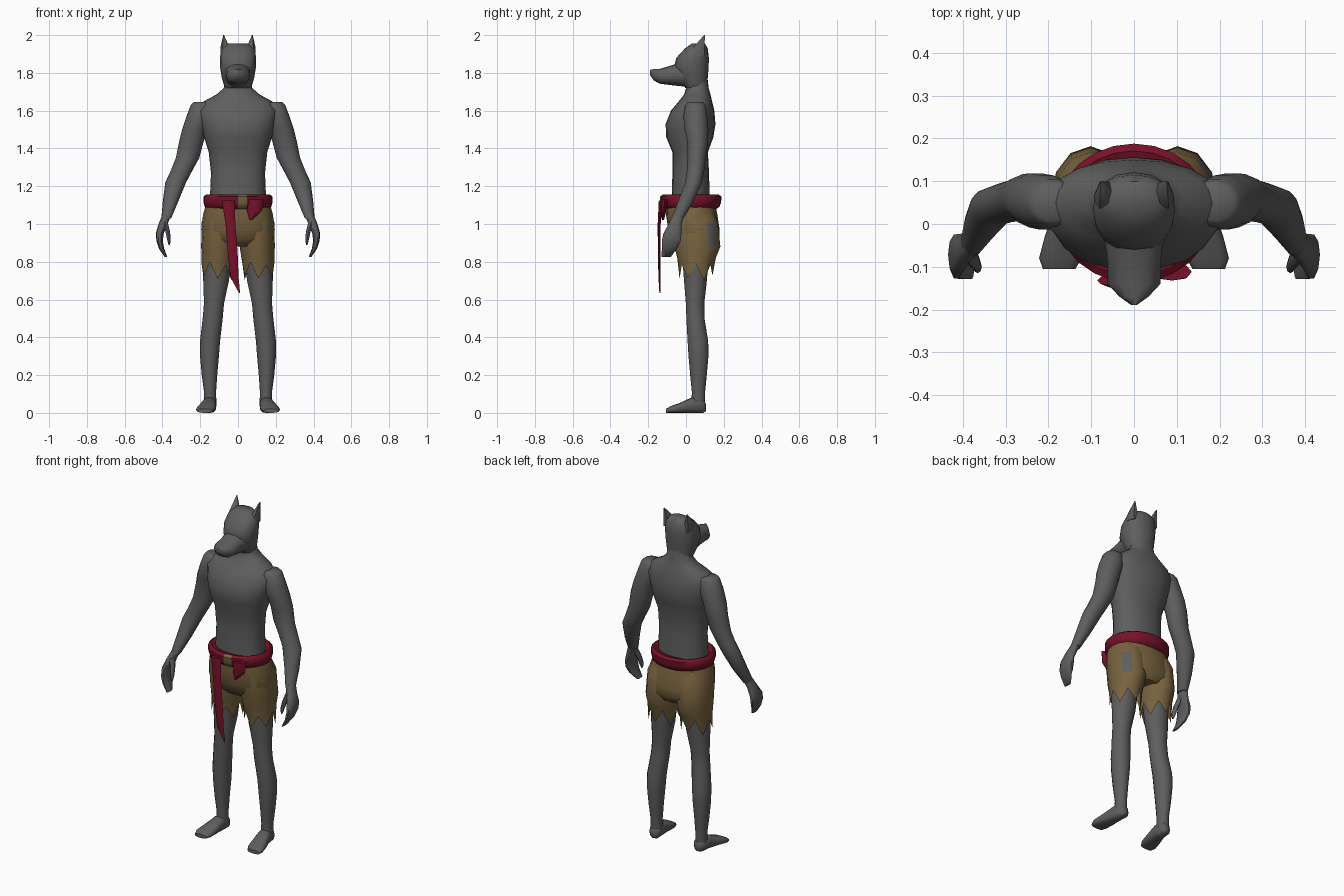
import bpy, bmesh, math


def material(name, rgb):
    m = bpy.data.materials.new(name)
    m.diffuse_color = (*rgb, 1)
    return m


FUR = material("grey fur", (0.115, 0.112, 0.112))
CLOTH = material("brown cloth", (0.19, 0.125, 0.05))
RED = material("dark red sash", (0.18, 0.006, 0.022))


def power(c, p):
    return math.copysign(abs(c) ** p, c)


def loft(name, rings, mats, n=16, axis="z", p=0.9, cap=(True, True),
         mirror=False, hem=0.0, paint=None):
    """Skin elliptic rings (position, centre a, centre b, radius a, radius b)."""
    bm = bmesh.new()
    rows = []
    for i, (t, a, b, ra, rb) in enumerate(rings):
        row = []
        for k in range(n):
            ang = 2 * math.pi * k / n
            u = a + ra * power(math.cos(ang), p)
            v = b + rb * power(math.sin(ang), p)
            w = t
            if hem and i == len(rings) - 1:      # ragged lower edge
                w += hem * (-1 if k % 2 else 0.7) * (1 + 0.3 * math.sin(k * 1.7))
            row.append(bm.verts.new((u, v, w) if axis == "z" else (u, w, v)))
        rows.append(row)
    for r, s in zip(rows, rows[1:]):
        for k in range(n):
            j = (k + 1) % n
            bm.faces.new((r[k], r[j], s[j], s[k]))
    if cap[0]:
        bm.faces.new(rows[0][::-1])
    if cap[1]:
        bm.faces.new(rows[-1])
    bmesh.ops.recalc_face_normals(bm, faces=bm.faces[:])
    if paint:
        for f in bm.faces:
            f.material_index = 1 if paint(f.calc_center_median()) else 0
    me = bpy.data.meshes.new(name)
    bm.to_mesh(me)
    bm.free()
    for m in mats:
        me.materials.append(m)
    ob = bpy.data.objects.new(name, me)
    bpy.context.collection.objects.link(ob)
    bpy.ops.object.select_all(action="DESELECT")
    ob.select_set(True)
    bpy.context.view_layer.objects.active = ob
    bpy.ops.object.shade_smooth_by_angle(angle=math.radians(55))
    if mirror:
        ob.modifiers.new("mirror", "MIRROR")
    return ob


# Torso and neck
loft("torso", [
    (1.05, 0, .025, .150, .105), (1.15, 0, .025, .148, .100),
    (1.27, 0, .025, .143, .097), (1.38, 0, .022, .155, .094),
    (1.46, 0, .020, .180, .125), (1.53, 0, .024, .195, .132),
    (1.60, 0, .035, .210, .115), (1.65, 0, .050, .180, .088),
    (1.685, 0, .060, .115, .070), (1.72, 0, .060, .075, .060),
    (1.78, 0, .055, .068, .058)], [FUR], n=20)

# Head, muzzle, ears
loft("head", [
    (1.72, 0, .055, .070, .058), (1.77, 0, .037, .085, .078),
    (1.83, 0, .028, .095, .092), (1.88, 0, .035, .096, .086),
    (1.93, 0, .055, .085, .060), (1.955, 0, .065, .052, .035)], [FUR])
loft("muzzle", [
    (0.02, 0, 1.80, .080, .075), (-.07, 0, 1.788, .064, .054),
    (-.14, 0, 1.782, .062, .039), (-.17, 0, 1.790, .034, .030),
    (-.19, 0, 1.802, .006, .014)], [FUR], n=12, axis="y")
loft("ears", [
    (1.89, .068, .055, .026, .048), (1.935, .069, .068, .024, .034),
    (2.0, .076, .098, .002, .003)], [FUR], n=6, p=1, mirror=True)

# Arms, hands, thumbs
loft("arms", [
    (1.645, .190, .050, .045, .042), (1.63, .190, .050, .060, .055),
    (1.57, .203, .050, .070, .065), (1.50, .230, .055, .066, .065),
    (1.44, .246, .062, .065, .056), (1.35, .267, .057, .062, .049),
    (1.28, .300, .050, .057, .047), (1.22, .330, .040, .055, .046),
    (1.12, .357, .000, .041, .043), (1.03, .380, -.045, .026, .033)],
    [FUR], n=14, p=1, mirror=True)
loft("hands", [
    (1.05, .376, -.040, .024, .031), (1.00, .397, -.058, .024, .036),
    (.95, .414, -.072, .021, .050), (.91, .415, -.078, .017, .052),
    (.87, .405, -.088, .014, .042), (.825, .381, -.105, .007, .025)],
    [FUR], n=10, mirror=True)
loft("thumbs", [
    (1.01, .388, -.068, .016, .022), (.96, .372, -.088, .012, .018),
    (.92, .366, -.100, .010, .015), (.89, .364, -.105, .004, .007)],
    [FUR], n=8, mirror=True)

# Legs and feet
loft("legs", [
    (.95, .100, .045, .080, .090), (.80, .110, .050, .074, .070),
    (.70, .116, .050, .068, .062), (.58, .127, .048, .053, .050),
    (.50, .134, .050, .053, .049), (.38, .148, .063, .053, .056),
    (.30, .151, .066, .050, .054), (.20, .151, .066, .041, .045),
    (.11, .148, .066, .032, .036), (.04, .148, .064, .034, .036)],
    [FUR], n=14, p=1, mirror=True)
loft("feet", [
    (.105, .146, .028, .014, .020), (.09, .147, .036, .032, .036),
    (.03, .152, .041, .037, .041), (-.03, .163, .027, .046, .027),
    (-.08, .172, .018, .050, .018), (-.105, .175, .011, .038, .011)],
    [FUR], n=12, axis="y", p=0.75, mirror=True)

# Ragged shorts: hips plus two torn legs, the right one with a hole
loft("shorts_hips", [
    (1.12, 0, .022, .165, .130), (1.05, 0, .030, .185, .136),
    (.97, 0, .042, .195, .136), (.92, 0, .052, .186, .126),
    (.88, 0, .057, .140, .095)], [CLOTH], n=20, cap=(False, True))
for side, label in ((1, "right"), (-1, "left")):
    loft("shorts_leg_" + label, [
        (1.08, side * .090, .030, .080, .108),
        (1.01, side * .100, .045, .092, .124),
        (.88, side * .102, .060, .093, .122),
        (.82, side * .105, .056, .087, .102),
        (.76, side * .108, .053, .084, .087)],
        [CLOTH, FUR], n=12, p=1, cap=(True, False), hem=.045,
        paint=lambda c: c.x > .14 and c.y > .11 and .9 < c.z < 1.0
        and c.y < .16)

# Sash with a brown gap in front, hanging strap and short flap
loft("sash", [
    (1.08, 0, .025, .160, .135), (1.09, 0, .025, .176, .152),
    (1.115, 0, .025, .183, .161), (1.145, 0, .025, .183, .163),
    (1.157, 0, .025, .168, .146), (1.14, 0, .025, .140, .100)],
    [RED, CLOTH], n=24, p=1, cap=(False, False),
    paint=lambda c: 0 < c.x < .045 and c.y < -.1)
loft("sash_strap", [
    (1.125, -.052, -.132, .034, .012), (1.00, -.040, -.142, .026, .008),
    (.85, -.028, -.142, .026, .007), (.72, -.019, -.140, .022, .006),
    (.635, .008, -.138, .003, .003)], [RED], n=8)
loft("sash_flap", [
    (1.13, .090, -.112, .045, .020), (1.07, .088, -.118, .040, .014),
    (1.02, .068, -.122, .006, .005)], [RED], n=8)
